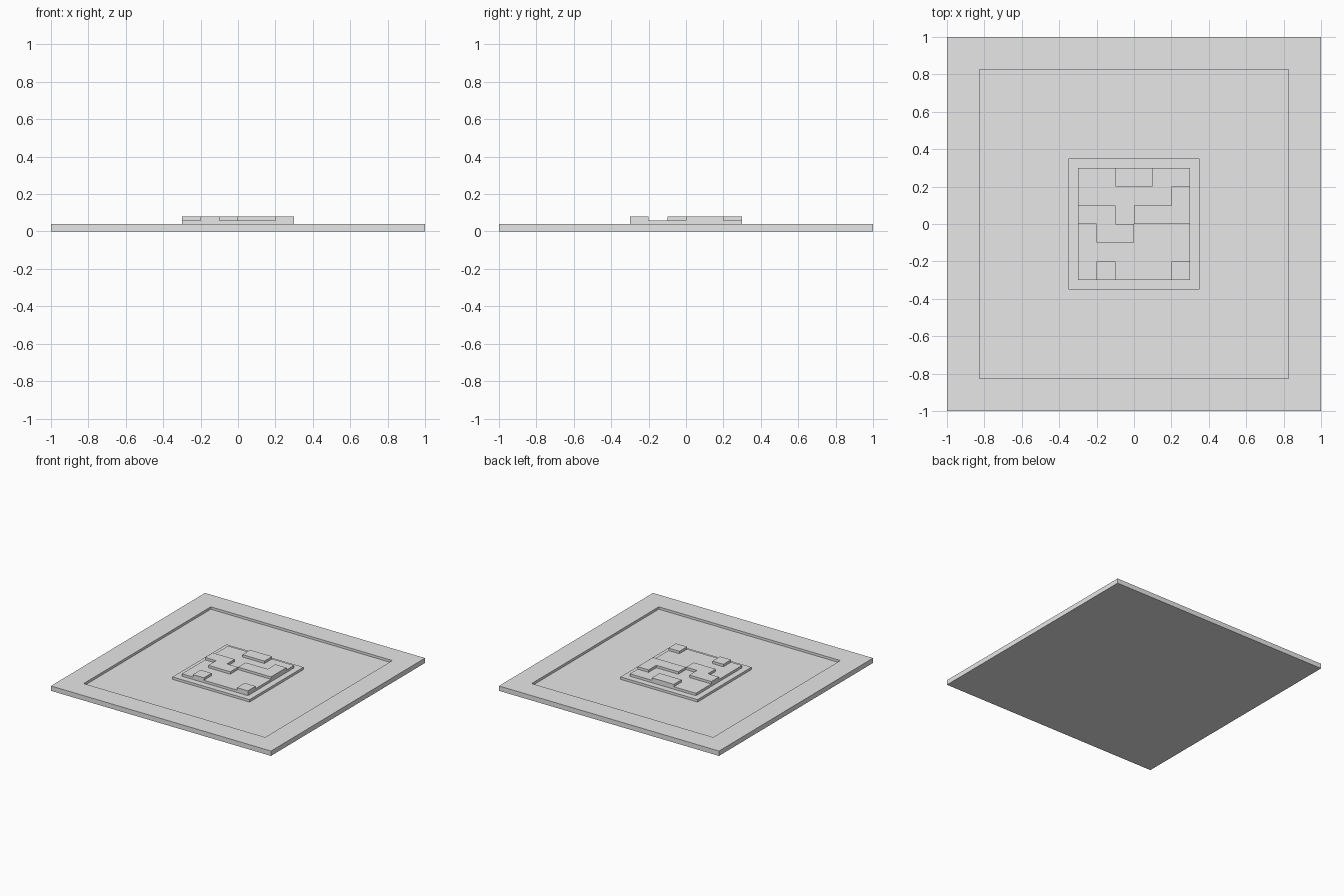
import bpy
import bmesh

if "Cube" in bpy.data.objects:
    bpy.data.objects.remove(bpy.data.objects["Cube"])

STEP = 0.02   # height of each relief level
CELL = 0.1    # side of one square of the raised pattern

grey = bpy.data.materials.new("plain_grey")
grey.use_nodes = True
grey.diffuse_color = (0.8, 0.8, 0.8, 1)
grey.node_tree.nodes["Principled BSDF"].inputs["Base Color"].default_value = grey.diffuse_color


def prism(bm, outline, z, height):
    """Extrude a counter-clockwise outline up from z; return the top face."""
    face = bm.faces.new([bm.verts.new((x, y, z)) for x, y in outline])
    top = bmesh.ops.extrude_face_region(bm, geom=[face], use_keep_orig=True)["geom"]
    bmesh.ops.translate(bm, vec=(0, 0, height),
                        verts=[v for v in top if isinstance(v, bmesh.types.BMVert)])
    face.normal_flip()
    return next(f for f in top if isinstance(f, bmesh.types.BMFace))


def square(half):
    return [(-half, -half), (half, -half), (half, half), (-half, half)]


def finish(bm, name):
    bmesh.ops.recalc_face_normals(bm, faces=bm.faces)
    mesh = bpy.data.meshes.new(name)
    bm.to_mesh(mesh)
    bm.free()
    mesh.materials.append(grey)
    bpy.context.collection.objects.link(bpy.data.objects.new(name, mesh))


def solid(name, outline, z, height):
    bm = bmesh.new()
    prism(bm, outline, z, height)
    finish(bm, name)


# Base plate with a shallow square recess
bm = bmesh.new()
floor = prism(bm, square(1), 0, 2 * STEP)
bm.normal_update()
bmesh.ops.inset_region(bm, faces=[floor], thickness=0.175, use_even_offset=True)
wall = bmesh.ops.extrude_face_region(bm, geom=[floor])["geom"]
bmesh.ops.translate(bm, vec=(0, 0, -STEP),
                    verts=[v for v in wall if isinstance(v, bmesh.types.BMVert)])
if floor.is_valid:
    bm.faces.remove(floor)
finish(bm, "base_plate")

# Stepped centre platform
solid("lower_platform", square(0.35), STEP, STEP)
solid("upper_platform", square(0.3), 2 * STEP, STEP)

# Raised pattern: outlines in cell units
blocks = {
    "back_block": [(-1, 2), (1, 2), (1, 3), (-1, 3)],
    "left_hook_block": [(0, 0), (3, 0), (3, 2), (2, 2), (2, 1), (0, 1)],
    "right_bar_block": [(-3, 0), (-2, 0), (-1, 0), (-1, 1), (-3, 1)],
    "centre_block": [(-2, -1), (0, -1), (0, 0), (-1, 0), (-2, 0)],
    "front_right_block": [(-2, -3), (-1, -3), (-1, -2), (-2, -2)],
    "front_left_block": [(2, -3), (3, -3), (3, -2), (2, -2)],
}
for name, cells in blocks.items():
    solid(name, [(x * CELL, y * CELL) for x, y in cells], 3 * STEP, STEP)
